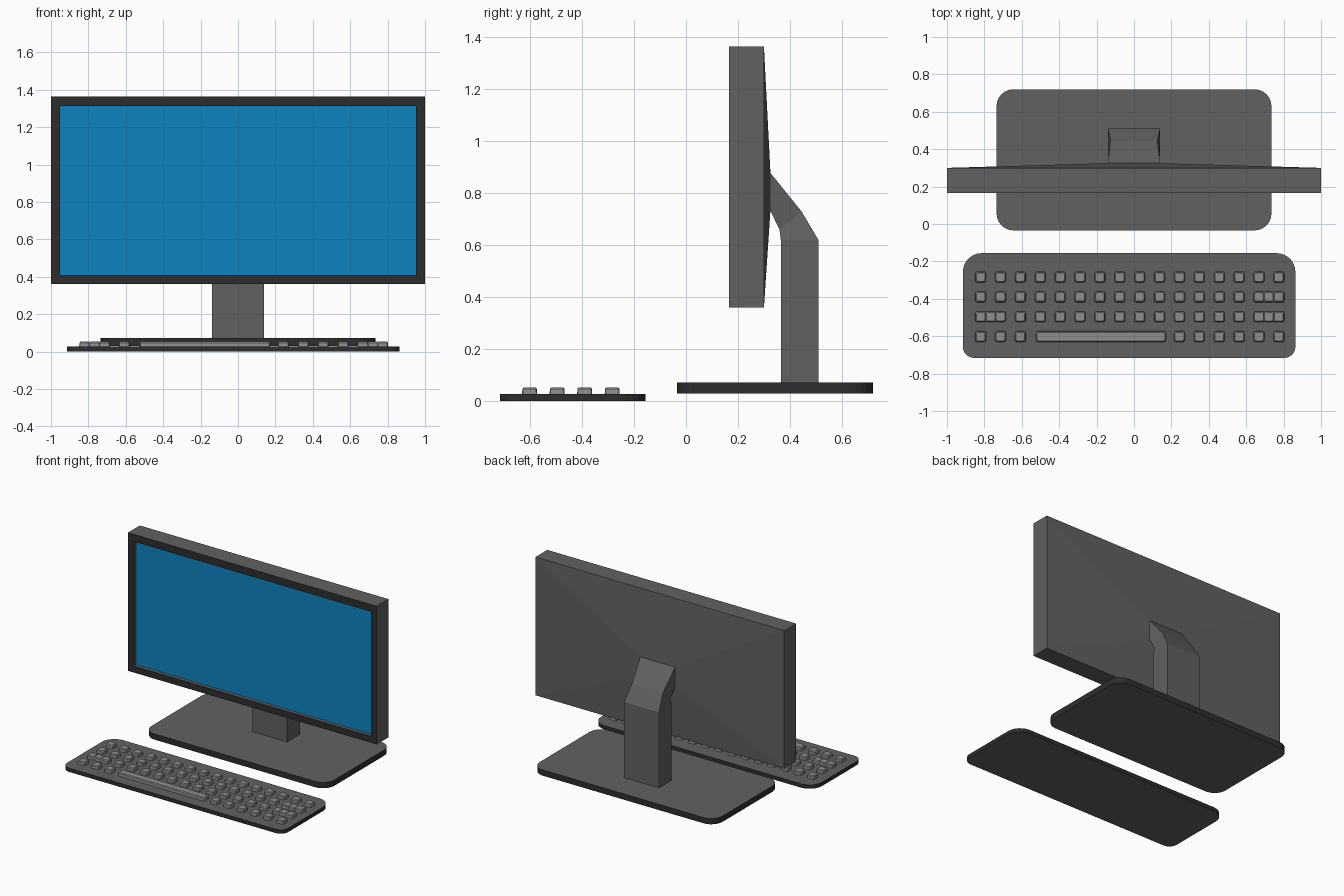
import bpy, bmesh
from math import sin, cos, pi

default = bpy.data.objects.get("Cube")
if default:
    bpy.data.objects.remove(default, do_unlink=True)


def material(name, rgb):
    m = bpy.data.materials.new(name)
    m.use_nodes = True
    m.diffuse_color = (*rgb, 1)
    m.node_tree.nodes["Principled BSDF"].inputs["Base Color"].default_value = (*rgb, 1)
    return m


grey = material("mid grey", (0.12, 0.12, 0.12))
dark = material("dark grey", (0.027, 0.027, 0.027))
light = material("key grey", (0.27, 0.27, 0.27))
blue = material("screen blue", (0.004, 0.23, 0.53))


def finish(name, bm, mats):
    bmesh.ops.recalc_face_normals(bm, faces=bm.faces)
    mesh = bpy.data.meshes.new(name)
    bm.to_mesh(mesh)
    bm.free()
    for m in mats:
        mesh.materials.append(m)
    obj = bpy.data.objects.new(name, mesh)
    bpy.context.collection.objects.link(obj)
    return obj


def loft(bm, rings, mats=None, end_mat=0):
    """Skin a stack of equal rings and cap both ends; mats gives one index per band."""
    rows = [[bm.verts.new(p) for p in ring] for ring in rings]
    n = len(rows[0])
    for band, (a, b) in enumerate(zip(rows, rows[1:])):
        for i in range(n):
            j = (i + 1) % n
            f = bm.faces.new((a[i], a[j], b[j], b[i]))
            f.material_index = mats[band] if mats else 0
    bm.faces.new(rows[0][::-1])
    bm.faces.new(rows[-1]).material_index = end_mat


def rounded(cx, cy, hx, hy, z, front_r, back_r, seg):
    """Rounded rectangle with separate front and back corner radii."""
    pts = []
    corners = [(1, 1, back_r), (-1, 1, back_r), (-1, -1, front_r), (1, -1, front_r)]
    for k, (sx, sy, r) in enumerate(corners):
        for s in range(seg + 1):
            a = (k + s / seg) * pi / 2
            pts.append((cx + sx * (hx - r) + r * cos(a),
                        cy + sy * (hy - r) + r * sin(a), z))
    return pts


def plate(name, cx, cy, hx, hy, z0, z1, front_r, back_r):
    """Rounded slab with a dark rim."""
    bm = bmesh.new()
    loft(bm, [rounded(cx, cy, hx, hy, z, front_r, back_r, 6) for z in (z0, z1)], [1])
    return finish(name, bm, [grey, dark])


def panel_ring(hx, y, z0, z1):
    return [(-hx, y, z0), (hx, y, z0), (hx, y, z1), (-hx, y, z1)]


# Monitor: tapered back, case sides, bezel, recess and glass
bm = bmesh.new()
loft(bm, [panel_ring(0.14, 0.325, 0.735, 0.88),
          panel_ring(1.0, 0.30, 0.36, 1.365),
          panel_ring(1.0, 0.165, 0.36, 1.365),
          panel_ring(0.953, 0.165, 0.408, 1.312),
          panel_ring(0.953, 0.19, 0.408, 1.312)], [0, 0, 1, 0], end_mat=2)
finish("monitor", bm, [grey, dark, blue])

# Bent neck: front y, front z, back y, back z, half width
bends = [(0.365, 0.065, 0.51, 0.065, 0.14),
         (0.365, 0.62, 0.51, 0.62, 0.14),
         (0.36, 0.66, 0.445, 0.73, 0.125),
         (0.324, 0.735, 0.324, 0.88, 0.14)]
bm = bmesh.new()
loft(bm, [[(-w, yf, zf), (w, yf, zf), (w, yb, zb), (-w, yb, zb)]
          for yf, zf, yb, zb, w in bends])
finish("stand_neck", bm, [grey])

# Stand base and keyboard slab
plate("stand_base", 0, 0.343, 0.735, 0.377, 0.03, 0.072, 0.09, 0.09)
plate("keyboard_base", -0.026, -0.436, 0.889, 0.28, 0, 0.028, 0.06, 0.1)

# Keys: tapered caps in four rows
PITCH, HALF = 0.1063, 0.029
bm = bmesh.new()


def key(col, row, half_width=HALF):
    x, y = -0.82 + col * PITCH, -0.284 - row * 0.106
    loft(bm, [rounded(x, y, half_width - d, HALF - d, z, 0.01, 0.01, 2)
              for z, d in ((0.027, 0), (0.047, 0.001), (0.053, 0.006))])


wide_left, wide_right = [0, 0.5, 1], [14, 14.5, 15]
layout = [list(range(16)),
          list(range(14)) + wide_right,
          wide_left + list(range(2, 14)) + wide_right,
          [0, 1, 2] + list(range(10, 16))]
for row, cols in enumerate(layout):
    for col in cols:
        key(col, row)
key(6.05, 3, 0.348)  # space bar
finish("keys", bm, [light])
